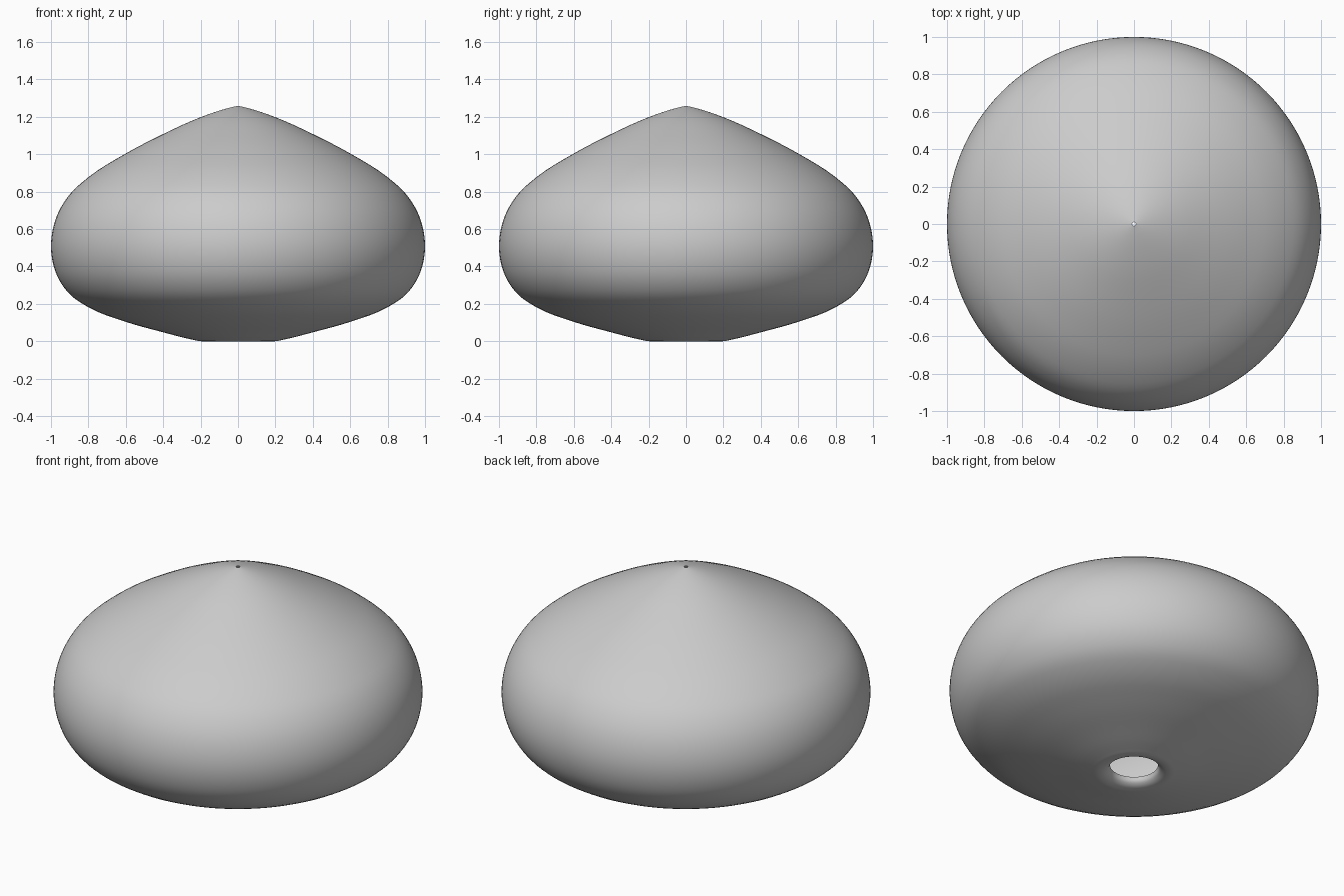
import bpy, bmesh, math
from mathutils import Vector

if "Cube" in bpy.data.objects:
    bpy.data.objects.remove(bpy.data.objects["Cube"])

# Half profile (radius, height): rolled-in bottom lip, full belly, pointed crown
PROFILE = [(0.13, 0.045), (0.138, 0.022), (0.16, 0.006), (0.195, 0.0), (0.24, 0.008),
           (0.40, 0.048), (0.60, 0.104), (0.80, 0.182), (0.90, 0.252), (0.96, 0.335),
           (0.99, 0.42), (1.0, 0.505), (0.99, 0.60), (0.96, 0.69), (0.90, 0.785),
           (0.80, 0.877), (0.60, 1.004), (0.40, 1.108), (0.20, 1.198), (0.06, 1.245),
           (0.01, 1.257)]
SIDES = 128
STEPS = 4


def smooth_profile(points, steps):
    """Catmull-Rom curve through the points, using chord-length tangents."""
    p = [Vector(q) for q in points]
    d = [(b - a).length for a, b in zip(p, p[1:])]
    tan = [(p[1] - p[0]) / d[0]]
    for i in range(1, len(p) - 1):
        before, after = (p[i] - p[i - 1]) / d[i - 1], (p[i + 1] - p[i]) / d[i]
        tan.append((before * d[i] + after * d[i - 1]) / (d[i] + d[i - 1]))
    tan.append((p[-1] - p[-2]) / d[-1])
    out = []
    for i, length in enumerate(d):
        for k in range(steps):
            t = k / steps
            out.append(p[i] * (2*t**3 - 3*t**2 + 1) + p[i + 1] * (3*t**2 - 2*t**3)
                       + tan[i] * length * (t**3 - 2*t**2 + t)
                       + tan[i + 1] * length * (t**3 - t**2))
    return out + [p[-1]]


# Thin lamp shade, open at the bottom lip and at the tiny cord hole on top
bm = bmesh.new()
rings = []
for r, z in smooth_profile(PROFILE, STEPS):
    rings.append([bm.verts.new((r * math.cos(a), r * math.sin(a), z))
                  for a in (2 * math.pi * i / SIDES for i in range(SIDES))])
for low, high in zip(rings, rings[1:]):
    for i in range(SIDES):
        j = (i + 1) % SIDES
        face = bm.faces.new((low[i], low[j], high[j], high[i]))
        face.smooth = True

mesh = bpy.data.meshes.new("lamp_shade")
bm.to_mesh(mesh)
bm.free()
shade = bpy.data.objects.new("lamp_shade", mesh)
bpy.context.collection.objects.link(shade)
